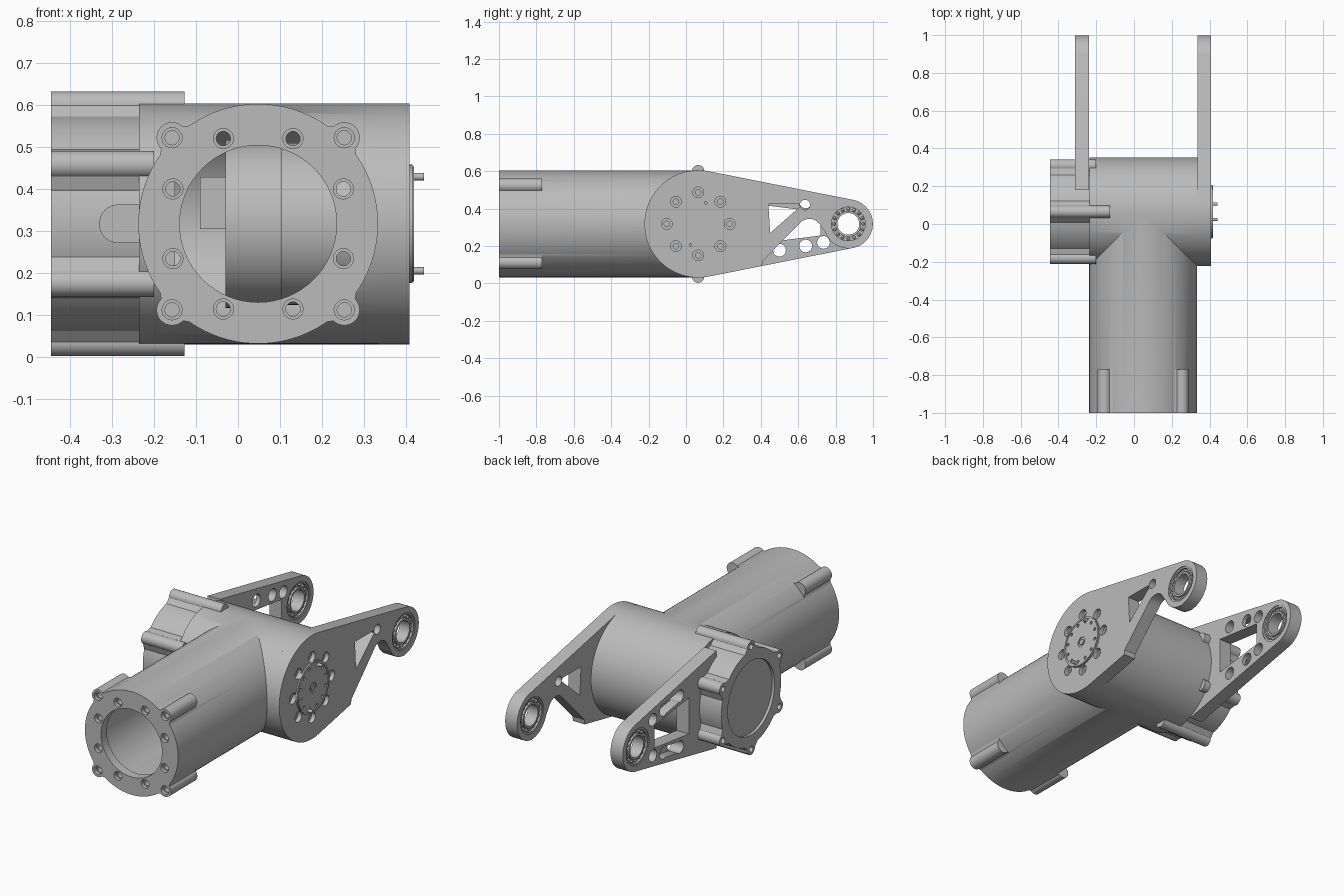
import bpy, bmesh
from math import sin, cos, pi, radians, acos
from mathutils import Matrix, Vector

cube = bpy.data.objects.get("Cube")
if cube:
    bpy.data.objects.remove(cube)

grey = bpy.data.materials.new("machined_grey")
grey.use_nodes = True
grey.diffuse_color = (0.5, 0.5, 0.5, 1)
grey.node_tree.nodes["Principled BSDF"].inputs["Base Color"].default_value = (0.5, 0.5, 0.5, 1)

ZC = 0.318            # height of every axis
TUBE = (0.048, ZC)    # main tube axis in x, z
CROSS = (0.065, ZC)   # cross axis in y, z
TIP = (0.868, ZC)     # arm bearing axis in y, z


# ---- helpers ----
def place(axis, t, u, v):
    return (t, u, v) if axis == "x" else (u, t, v)


def circle(c, r, n=64):
    return [(c[0] + r * cos(2 * pi * i / n), c[1] + r * sin(2 * pi * i / n)) for i in range(n)]


def arc(c, r, a, b, n=16):
    return [(c[0] + r * cos(a + (b - a) * i / n), c[1] + r * sin(a + (b - a) * i / n)) for i in range(n + 1)]


def spots(c, r, count, start=0.0):
    return [(c[0] + r * cos(start + 2 * pi * i / count), c[1] + r * sin(start + 2 * pi * i / count))
            for i in range(count)]


def slot(p, q, r):
    d = Vector(q) - Vector(p)
    a = Vector((1, 0)).angle_signed(d)
    a = -a
    return arc(q, r, a - pi / 2, a + pi / 2) + arc(p, r, a + pi / 2, a + 3 * pi / 2)


def lug(c, dist, r, base, half, angle):
    """Rounded ear that widens towards the tube."""
    pts = [(base, -half)] + arc((dist, 0), r, -pi / 2, pi / 2) + [(base, half)]
    return [(c[0] + u * cos(angle) - v * sin(angle), c[1] + u * sin(angle) + v * cos(angle)) for u, v in pts]


def tapered_plate(c1, r1, c2, r2):
    a = acos((r1 - r2) / (c2[0] - c1[0]))
    return arc(c2, r2, -a, a, 40) + arc(c1, r1, a, 2 * pi - a, 60)


def make(name, bm):
    bmesh.ops.recalc_face_normals(bm, faces=bm.faces)
    me = bpy.data.meshes.new(name)
    bm.to_mesh(me)
    bm.free()
    ob = bpy.data.objects.new(name, me)
    bpy.context.collection.objects.link(ob)
    me.materials.append(grey)
    return ob


def prism(name, axis, poly, a, b):
    bm = bmesh.new()
    lo = [bm.verts.new(place(axis, a, *p)) for p in poly]
    hi = [bm.verts.new(place(axis, b, *p)) for p in poly]
    bm.faces.new(lo)
    bm.faces.new(hi)
    for i in range(len(poly)):
        j = (i + 1) % len(poly)
        bm.faces.new((lo[i], lo[j], hi[j], hi[i]))
    return make(name, bm)


def lathe(name, axis, c, profile, n=64):
    """Closed (radius, position) profile spun around an axis."""
    bm = bmesh.new()
    rings = []
    for i in range(n):
        w = 2 * pi * i / n
        rings.append([bm.verts.new(place(axis, t, c[0] + r * cos(w), c[1] + r * sin(w))) for r, t in profile])
    for i in range(n):
        p, q = rings[i], rings[(i + 1) % n]
        for k in range(len(profile)):
            m = (k + 1) % len(profile)
            bm.faces.new((p[k], p[m], q[m], q[k]))
    return make(name, bm)


def combine(ob, others, op):
    for other in others:
        mod = ob.modifiers.new("cut", "BOOLEAN")
        mod.operation, mod.solver, mod.object = op, "EXACT", other
        bpy.context.view_layer.update()
        me = bpy.data.meshes.new_from_object(ob.evaluated_get(bpy.context.evaluated_depsgraph_get()))
        ob.modifiers.clear()
        ob.data = me
        bpy.data.objects.remove(other)


def cut(ob, axis, *shapes):
    combine(ob, [prism("cutter", axis, p, a, b) for p, a, b in shapes], "DIFFERENCE")


# ---- tee-shaped body: main tube, cross tube and flange ears ----
body = prism("tee_body", "x", circle(CROSS, 0.287, 96), -0.236, 0.336)
combine(body, [prism("tube", "y", circle(TUBE, 0.2855, 96), -1, 0.05)], "UNION")
combine(body, [prism("ear", "y", lug(TUBE, 0.29, 0.037, 0.255, 0.085, pi / 4 + k * pi / 2), -1, -0.77)
               for k in range(4)], "UNION")
cut(body, "x", (circle(CROSS, 0.25), -0.15, 0.32))
cut(body, "y", (circle(TUBE, 0.245), -0.95, 0.0), (circle(TUBE, 0.187), -1.1, -0.9))
bolts = [(TUBE[0] + sx * u, ZC + sz * v) for sx in (-1, 1) for sz in (-1, 1)
         for u, v in ((0.205, 0.205), (0.083, 0.203), (0.203, 0.083))]
for p in bolts:
    cut(body, "y", (circle(p, 0.024, 20), -1.1, -0.98), (circle(p, 0.017, 20), -1.1, -0.92))

# ---- motor inside the cross tube ----
prism("inner_motor", "x", circle(CROSS, 0.2), -0.03, 0.104)
prism("inner_motor_rear", "x", circle(CROSS, 0.193), 0.10, 0.33)
prism("inner_connector", "x", [(-0.02, 0.305), (0.1, 0.305), (0.1, 0.43), (-0.02, 0.43)], -0.09, -0.02)

# ---- drive housing on the -x side ----
housing = prism("drive_housing", "x", circle(CROSS, 0.262, 96), -0.445, -0.2355)
ears = []
for k in range(6):
    end = -0.127 if k in (1, 4) else -0.2
    ears.append(prism("ear", "x", lug(CROSS, 0.282, 0.033, 0.24, 0.07, pi / 6 + k * pi / 3), -0.445, end))
combine(housing, ears, "UNION")
cut(housing, "x", (circle(CROSS, 0.205), -0.5, -0.43),
    *[(circle(p, 0.016, 16), -0.5, -0.42) for p in spots(CROSS, 0.284, 6, pi / 6)])
prism("housing_bump", "y", slot((-0.285, ZC), (-0.2, ZC), 0.046), -0.205, -0.1)

# ---- +x arm: end cap with an open single strut ----
right_arm = prism("open_arm", "x", tapered_plate(CROSS, 0.287, TIP, 0.131), 0.335, 0.408)
lower_gap = ([(0.41, 0.12), (0.6, 0.312)] + arc((0.66, 0.275), 0.07, radians(130), radians(20), 8)
             + arc(TIP, 0.131, radians(200), radians(270), 10) + [(0.9, 0.05), (0.4, 0.05)])
cut(right_arm, "x", (lower_gap, 0.3, 0.5),
    ([(0.44, 0.425), (0.45, 0.27), (0.61, 0.41), (0.6, 0.425)], 0.3, 0.5),
    (circle((0.636, 0.42), 0.027, 24), 0.3, 0.5),
    (circle(TIP, 0.0995), 0.3, 0.5),
    *[(circle(p, 0.029, 24), 0.385, 0.5) for p in spots(CROSS, 0.168, 8)],
    *[(circle(p, 0.015, 16), 0.365, 0.5) for p in spots(CROSS, 0.168, 8)])

# ---- -x arm: closed frame with round holes and pockets ----
left_arm = prism("framed_arm", "x", tapered_plate(CROSS, 0.287, TIP, 0.131), -0.312, -0.237)
shapes = [([(-0.4, -0.1), (0.18, -0.1), (0.18, 0.8), (-0.4, 0.8)], -0.4, -0.1),
          ([(0.42, ZC - 0.1), (0.72, ZC - 0.062), (0.72, ZC + 0.062), (0.42, ZC + 0.1)], -0.4, -0.1),
          (circle(TIP, 0.0995), -0.4, -0.1)]
for s in (-1, 1):
    holes = [(0.5, ZC + s * 0.141), (0.64, ZC + s * 0.118), (0.735, ZC + s * 0.099)]
    shapes += [(circle(p, 0.034, 24), -0.4, -0.1) for p in holes]
    shapes.append((slot(holes[0], holes[1], 0.03), -0.4, -0.26))
cut(left_arm, "x", *shapes)

# ---- ball bearings in both arm tips ----
for side, a, b in (("right", 0.34, 0.403), ("left", -0.307, -0.242)):
    half = [(0.058, 0), (0.069, 0), (0.069, 0.012), (0.09, 0.012), (0.09, 0), (0.1, 0)]
    lathe(side + "_bearing", "x", TIP, [(r, a + t) for r, t in half] + [(r, b - t) for r, t in half[::-1]])
    bm = bmesh.new()
    for t in (a + 0.011, b - 0.011):
        for p in spots(TIP, 0.0795, 16):
            bmesh.ops.create_uvsphere(bm, u_segments=10, v_segments=6, radius=0.009,
                                      matrix=Matrix.Translation((t, *p)))
    make(side + "_bearing_balls", bm)

# ---- hub plate, screws and pins on the +x face ----
hub = prism("hub_plate", "x", circle(CROSS, 0.141), 0.40, 0.416)
cut(hub, "x", (circle(CROSS, 0.028, 24), 0.41, 0.5),
    *[(circle(p, 0.009, 12), 0.408, 0.5) for p in spots(CROSS, 0.113, 12, pi / 12)])
lathe("hub_rim", "x", CROSS, [(0.128, 0.41), (0.128, 0.419), (0.137, 0.419), (0.137, 0.41)])
prism("hub_screw", "x", circle(CROSS, 0.016, 20), 0.408, 0.416)
for s in (-1, 1):
    prism("hub_pin", "x", circle((CROSS[0] + s * 0.041, ZC + s * 0.112), 0.009, 16), 0.41, 0.443)

# ---- shading ----
for ob in bpy.context.scene.objects:
    ob.select_set(ob.type == "MESH")
bpy.context.view_layer.objects.active = body
bpy.ops.object.shade_smooth_by_angle(angle=radians(30))
